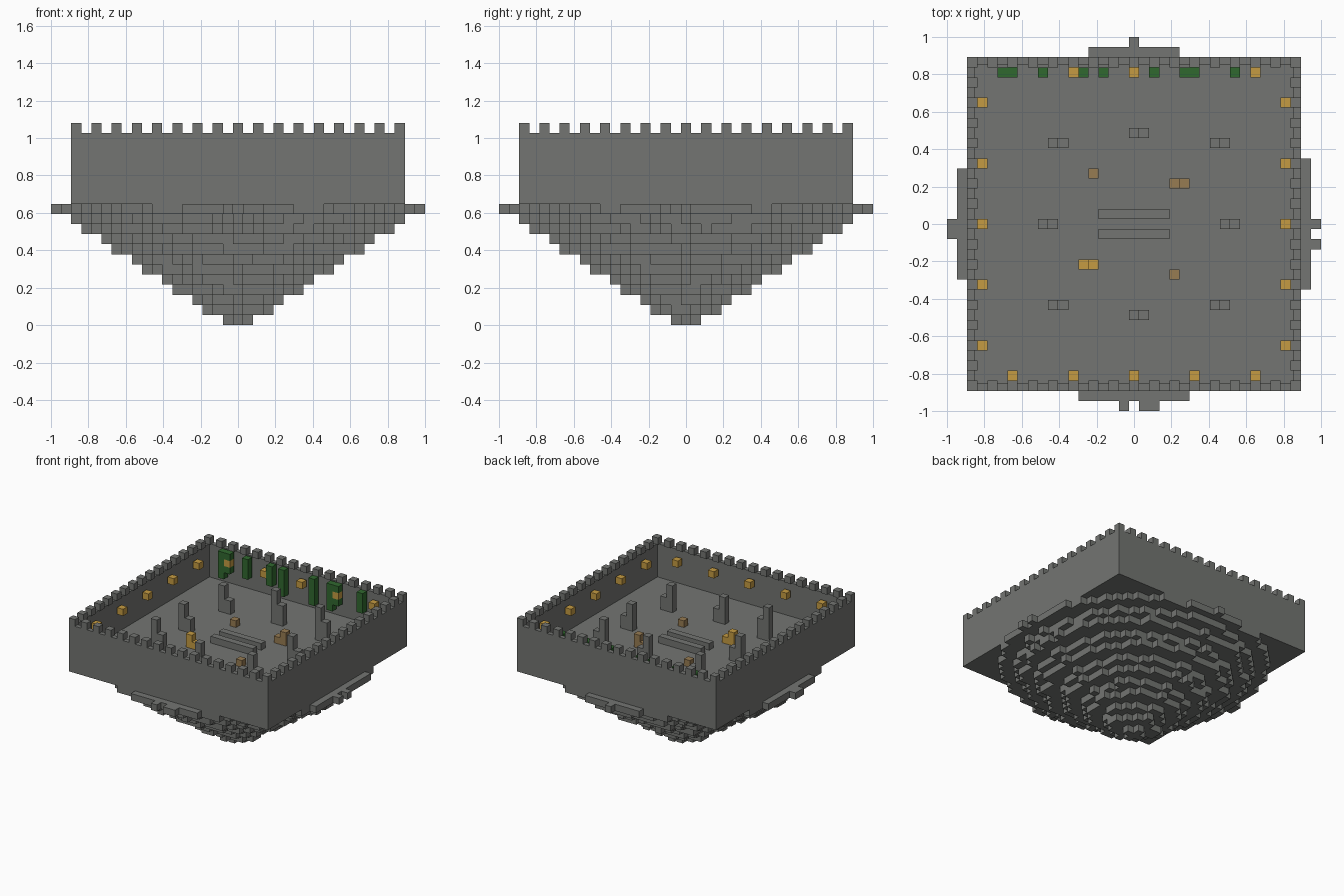
import bpy
import bmesh
import random
from mathutils import Vector, Matrix

random.seed(7)
U = 2 / 37          # block size
HALF = 16           # outermost wall block index
BASE = 12           # layer where the walls start
FLOOR = 14          # layer of the floor surface
RIM = 19            # layer of the wall top

if "Cube" in bpy.data.objects:
    bpy.data.objects.remove(bpy.data.objects["Cube"], do_unlink=True)


def material(name, rgb):
    m = bpy.data.materials.new(name)
    m.use_nodes = True
    m.diffuse_color = (*rgb, 1)
    node = m.node_tree.nodes["Principled BSDF"]
    node.inputs["Base Color"].default_value = (*rgb, 1)
    node.inputs["Roughness"].default_value = 0.9
    return m


STONE = material("stone grey", (0.172, 0.178, 0.168))
GOLD = material("lamp gold", (0.56, 0.33, 0.055))
WOOD = material("wood brown", (0.31, 0.2, 0.085))
LEAF = material("vine green", (0.03, 0.14, 0.028))


def finish(name, bm, mat):
    mesh = bpy.data.meshes.new(name)
    bm.to_mesh(mesh)
    bm.free()
    mesh.materials.append(mat)
    obj = bpy.data.objects.new(name, mesh)
    bpy.context.collection.objects.link(obj)
    return obj


def add_box(bm, x0, x1, y0, y1, z0, z1):
    """Box over whole blocks x0..x1, y0..y1 (inclusive) from layer z0 up to z1."""
    size = Vector((x1 - x0 + 1, y1 - y0 + 1, z1 - z0)) * U
    centre = Vector((x0 + x1, y0 + y1, z0 + z1)) * U / 2
    return bmesh.ops.create_cube(
        bm, matrix=Matrix.Translation(centre) @ Matrix.Diagonal((*size, 1)))


def boxes(name, mat, items):
    bm = bmesh.new()
    for item in items:
        add_box(bm, *item)
    return finish(name, bm, mat)


def block(x, y, z0, z1):
    return (x, x, y, y, z0, z1)


def voxels(name, mat, cells):
    """Mesh of the exposed faces of a set of blocks."""
    bm = bmesh.new()
    for cell in cells:
        for axis in range(3):
            for sign in (-1, 1):
                near = list(cell)
                near[axis] += sign
                if tuple(near) in cells:
                    continue
                n, a, b = Vector(), Vector(), Vector()
                n[axis] = sign / 2
                a[(axis + 1) % 3] = sign / 2
                b[(axis + 2) % 3] = 0.5
                c = Vector(cell) + Vector((0, 0, 0.5)) + n
                bm.faces.new([bm.verts.new(p * U) for p in
                              (c - a - b, c + a - b, c + a + b, c - a + b)])
    bmesh.ops.remove_doubles(bm, verts=bm.verts, dist=U / 100)
    return finish(name, bm, mat)


# Ragged stepped rock: round layers that widen upwards
rock = set()
for k in range(BASE - 1):
    r = 3 * (k + 1) // 2
    for x in range(-r, r + 1):
        for y in range(-r, r + 1):
            edge = r + random.uniform(-0.4, 0.35)
            if x * y == 0 or x * x + y * y <= edge * edge:
                rock.add((x, y, k))

# Top rock layer, with ledges showing outside the walls
top = BASE - 1
for x in range(-HALF, HALF + 1):
    for y in range(-HALF, HALF + 1):
        if x * x + y * y <= 18 ** 2:
            rock.add((x, y, top))
for reach, side in ((4, (0, 1)), (5, (0, -1)), (6, (1, 0)), (5, (-1, 0))):
    for i in range(-reach, reach + 1):
        rock.add((side[0] * 17 or i, side[1] * 17 or i, top))
for x, y in ((0, 18), (-1, -18), (1, -18), (2, -18),
             (18, 0), (18, -2), (-18, 0), (-18, -1)):
    rock.add((x, y, top))
voxels("rock_base", STONE, rock)

# Courtyard: a solid slab hollowed down to the floor
bm = bmesh.new()
add_box(bm, -HALF, HALF, -HALF, HALF, BASE, RIM)
bm.normal_update()
lid = max(bm.faces, key=lambda f: f.calc_center_median().z)
bmesh.ops.inset_region(bm, faces=[lid], thickness=U)
pit = bmesh.ops.extrude_discrete_faces(bm, faces=[lid])["faces"][0]
bmesh.ops.translate(bm, verts=pit.verts, vec=(0, 0, (FLOOR - RIM) * U))
bmesh.ops.recalc_face_normals(bm, faces=bm.faces)
finish("courtyard_walls", bm, STONE)

# Battlements on every other block of the rim
ring = {(x, y) for x in range(-HALF, HALF + 1, 2) for y in range(-HALF, HALF + 1, 2)
        if max(abs(x), abs(y)) == HALF}
boxes("battlements", STONE, [block(x, y, RIM, RIM + 1) for x, y in sorted(ring)])

# Broken pillars in a circle, each with a lower stump beside it
pillars = ((0, 9, 5), (8, 8, 5), (9, 0, 4), (8, -8, 4),
           (0, -9, 4), (-8, -8, 5), (-9, 0, 4), (-8, 8, 4))
for i, (x, y, h) in enumerate(pillars):
    boxes(f"broken_pillar_{i + 1}", STONE,
          [block(x, y, FLOOR, FLOOR + h), block(x + 1, y, FLOOR, FLOOR + h - 2)])

# Long stone benches in the middle
for name, y in (("back_bench", 1), ("front_bench", -1)):
    boxes(name, STONE, [(-3, 3, y, y, FLOOR, FLOOR + 1)])

# Seats with a high back, and loose crates
boxes("gold_seat", GOLD, [block(-5, -4, FLOOR, FLOOR + 2), block(-4, -4, FLOOR, FLOOR + 1)])
boxes("wood_seat", WOOD, [block(5, 4, FLOOR, FLOOR + 2), block(4, 4, FLOOR, FLOOR + 1)])
boxes("left_crate", WOOD, [block(4, -5, FLOOR, FLOOR + 1)])
boxes("right_crate", WOOD, [block(-4, 5, FLOOR, FLOOR + 1)])

# Wall lamps, five on each inner wall
inner = HALF - 1
lamps = []
for i in range(-12, 13, 6):
    for s in (-inner, inner):
        lamps += [block(i, s, 17, 18), block(s, i, 17, 18)]
boxes("wall_lamps", GOLD, lamps)

# Vines hanging on the back wall, parting around the lamps
vines = [(-13, 15), (-9, 16), (-5, 16), (-3, 15), (2, 15), (5, 15), (10, 16)]
hanging = [block(x, inner, low, RIM) for x, low in vines]
for x in (-12, 6):
    hanging += [block(x, inner, 18, RIM), block(x, inner, 16, 17)]
boxes("vines", LEAF, hanging)
